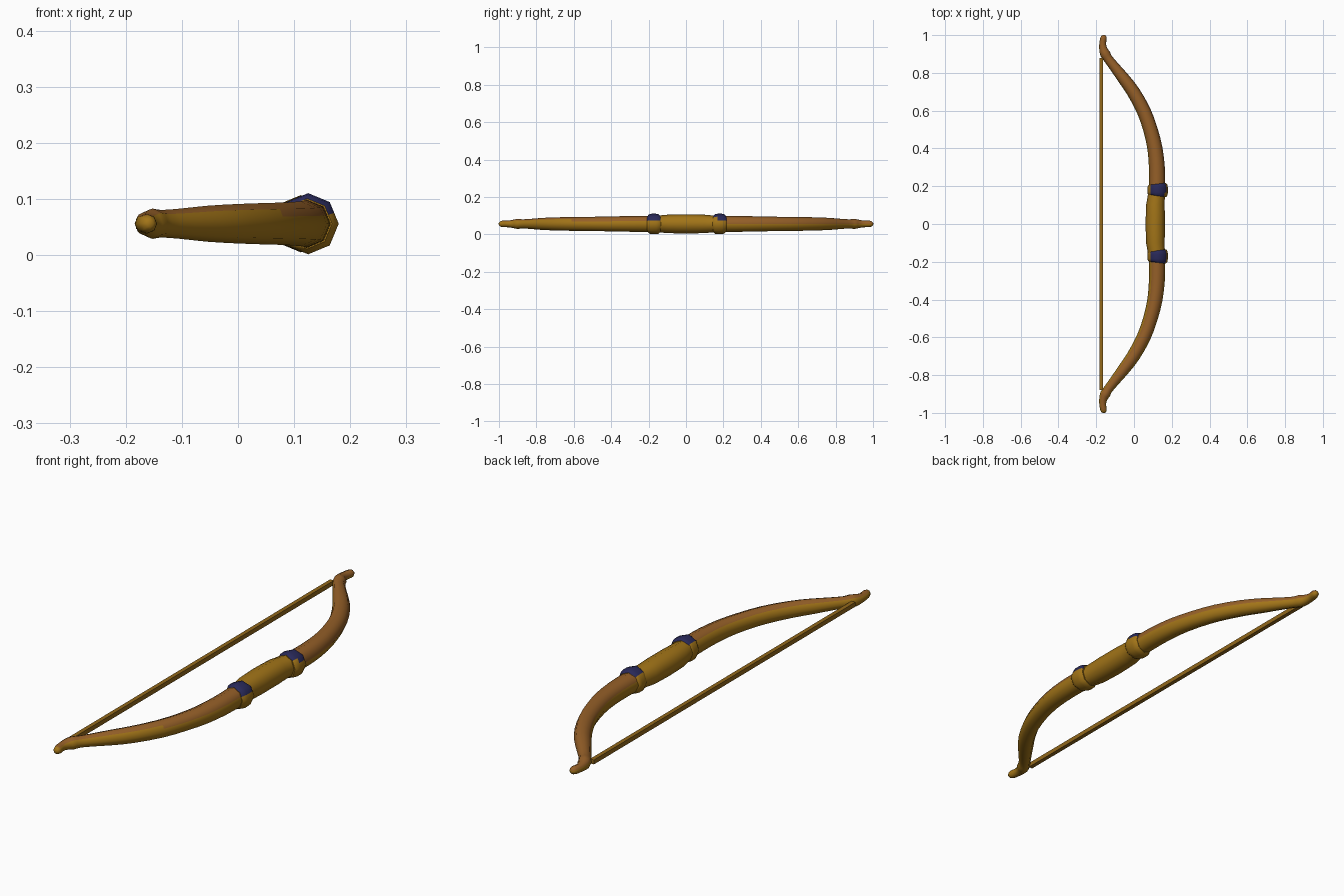
import bpy, bmesh, math
from mathutils import Vector

if "Cube" in bpy.data.objects:
    bpy.data.objects.remove(bpy.data.objects["Cube"])

ZC = 0.056  # height of the bow's centre plane


def material(name, rgb):
    m = bpy.data.materials.new(name)
    m.diffuse_color = (*rgb, 1)
    m.use_nodes = True
    m.node_tree.nodes["Principled BSDF"].inputs["Base Color"].default_value = m.diffuse_color
    return m


gold = material("ochre wood", (0.36, 0.175, 0.009))
brown = material("brown wood", (0.30, 0.115, 0.021))
navy = material("navy wrap", (0.022, 0.022, 0.10))
cord = material("cord", (0.29, 0.138, 0.011))


def smooth_path(pts, steps):
    """Catmull-Rom resampling of (y, x, radius) stations."""
    p = [Vector(q) for q in pts]
    p = [2 * p[0] - p[1]] + p + [2 * p[-1] - p[-2]]
    out = []
    for i in range(1, len(p) - 2):
        a, b, c, d = p[i - 1:i + 3]
        for s in range(steps):
            t = s / steps
            out.append(0.5 * (2 * b + (c - a) * t + (2 * a - 5 * b + 4 * c - d) * t * t
                              + (3 * b - a - 3 * c + d) * t ** 3))
    return out + [p[-2]]


def octagon(r):
    """Octagon outline with extra points halfway along each side."""
    c = [(r * math.cos(i * math.pi / 4), r * math.sin(i * math.pi / 4)) for i in range(8)]
    out = []
    for i in range(8):
        a, b = c[i], c[(i + 1) % 8]
        out += [a, ((a[0] + b[0]) / 2, (a[1] + b[1]) / 2)]
    return out


def tube(name, stations, sign, mats, is_top=None):
    """Sweep the octagon along the stations; is_top picks the second material."""
    bm = bmesh.new()
    rings, radii = [], []
    for i, (y, x, r) in enumerate(stations):
        a, b = stations[max(i - 1, 0)], stations[min(i + 1, len(stations) - 1)]
        t = Vector((b[1] - a[1], b[0] - a[0])).normalized()
        side = Vector((t.y, -t.x))  # in-plane direction across the path
        rings.append([bm.verts.new((x + side.x * u, sign * (y + side.y * u), ZC + w))
                      for u, w in octagon(r)])
        radii.append(r)
    n = len(rings[0])
    for k in range(len(rings) - 1):
        for i in range(n):
            j = (i + 1) % n
            f = bm.faces.new((rings[k][i], rings[k][j], rings[k + 1][j], rings[k + 1][i]))
            if is_top:
                c = f.calc_center_median()
                h = (c.z - ZC) / ((radii[k] + radii[k + 1]) / 2)
                outer = i < n // 4 or i >= 3 * n // 4
                f.material_index = int(is_top(h, outer, c.y))
    bm.faces.new(rings[0])
    bm.faces.new(rings[-1])
    bmesh.ops.recalc_face_normals(bm, faces=bm.faces)
    me = bpy.data.meshes.new(name)
    bm.to_mesh(me)
    bm.free()
    for m in mats:
        me.materials.append(m)
    ob = bpy.data.objects.new(name, me)
    bpy.context.collection.objects.link(ob)
    bpy.ops.object.select_all(action='DESELECT')
    ob.select_set(True)
    bpy.context.view_layer.objects.active = ob
    bpy.ops.object.shade_smooth_by_angle(angle=math.radians(50))
    return ob


def limb_top(h, outer, y):
    """Brown upper side; the front limb shows more ochre, and its tip is ochre."""
    if y < -0.985:
        return False
    if y < 0:
        return h > (0.4 if outer and y > -0.6 else 0.6)
    return h > (0.1 if outer else 0.4)


def band_top(h, outer, y):
    """Navy cap over the top, reaching lower on the outer side."""
    low = outer and (y < 0 or y > 0.165)
    return h > (0.4 if low else 0.6)


# grip, slightly bulged toward the string
half = [(0.05, 0.113, 0.0505), (0.10, 0.113, 0.049), (0.135, 0.117, 0.046), (0.17, 0.121, 0.045)]
grip = [(-y, x, r) for y, x, r in reversed(half)] + [(0, 0.112, 0.051)] + half
tube("grip", grip, 1, [gold])

# limb with recurved tip, and wrapped band, mirrored front to back
limb = [(0.165, 0.122, 0.044), (0.22, 0.122, 0.043), (0.30, 0.121, 0.042),
        (0.40, 0.111, 0.040), (0.50, 0.087, 0.038), (0.60, 0.051, 0.037),
        (0.70, -0.004, 0.035), (0.77, -0.055, 0.032), (0.83, -0.102, 0.027),
        (0.875, -0.137, 0.0245), (0.90, -0.152, 0.027), (0.92, -0.161, 0.023),
        (0.95, -0.166, 0.018), (0.98, -0.162, 0.0175), (0.993, -0.158, 0.014),
        (1.0, -0.156, 0.006)]
band = [(0.145, 0.123, 0.047), (0.152, 0.124, 0.053), (0.165, 0.125, 0.0545),
        (0.188, 0.125, 0.0545), (0.2, 0.124, 0.052), (0.208, 0.123, 0.045)]
for label, sign, shift in (("front", -1, -0.004), ("back", 1, 0.004)):
    tube(label + "_limb", smooth_path(limb, 2), sign, [gold, brown], limb_top)
    tube(label + "_band", [(y + shift, x, r) for y, x, r in band], sign,
         [gold, navy], band_top)

# straight square bowstring
bpy.ops.mesh.primitive_cube_add(size=1, location=(-0.173, 0, ZC))
string = bpy.context.object
string.name = "bowstring"
string.scale = (0.018, 1.76, 0.019)
string.data.materials.append(cord)
